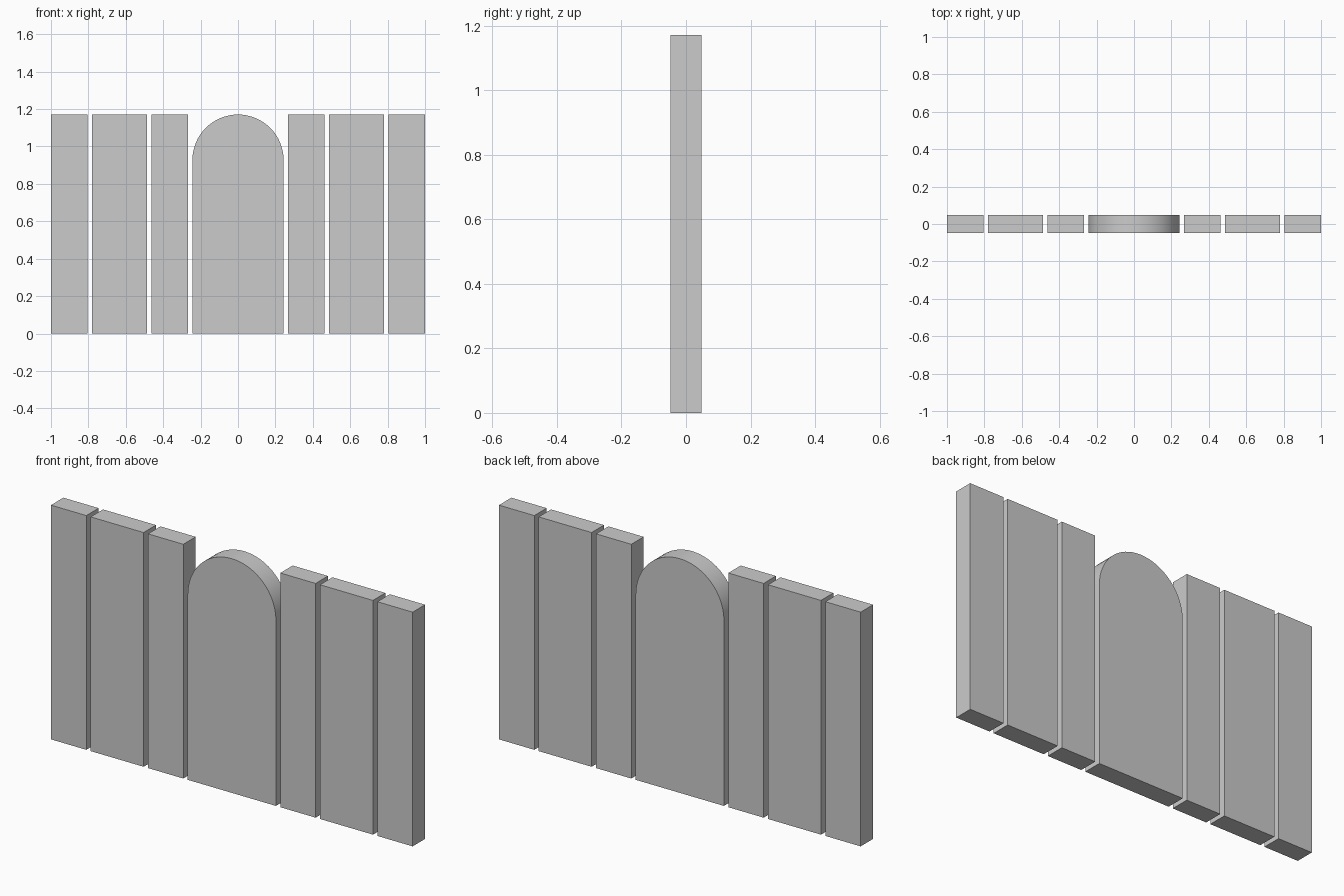
import bpy, bmesh, math

if "Cube" in bpy.data.objects:
    bpy.data.objects.remove(bpy.data.objects["Cube"])

U = 2 / 82                      # module: one gap width
HEIGHT, DEPTH = 48 * U, 4 * U


def slab(name, outline):
    """Extrude an x-z outline through the wall thickness, centred on y = 0."""
    bm = bmesh.new()
    face = bm.faces.new([bm.verts.new((x, -DEPTH / 2, z)) for x, z in outline])
    ext = bmesh.ops.extrude_face_region(bm, geom=[face])
    verts = [g for g in ext["geom"] if isinstance(g, bmesh.types.BMVert)]
    bmesh.ops.translate(bm, verts=verts, vec=(0, DEPTH, 0))
    bmesh.ops.recalc_face_normals(bm, faces=bm.faces)
    mesh = bpy.data.meshes.new(name)
    bm.to_mesh(mesh)
    bm.free()
    obj = bpy.data.objects.new(name, mesh)
    bpy.context.collection.objects.link(obj)
    return obj


# Straight side panels, mirrored left and right: inner edge and width in modules
for part, inner, width in (("inner_panel", 11, 8), ("wide_panel", 20, 12), ("outer_panel", 33, 8)):
    for side, s in (("left", -1), ("right", 1)):
        a, b = s * inner * U, s * (inner + width) * U
        slab(f"{side}_{part}", [(a, 0), (b, 0), (b, HEIGHT), (a, HEIGHT)])

# Central panel with a semicircular top
R, SEG = 10 * U, 32
arc = [(R * math.cos(math.pi * i / SEG), HEIGHT - R + R * math.sin(math.pi * i / SEG))
       for i in range(SEG + 1)]
arch = slab("arched_panel", [(-R, 0), (R, 0)] + arc)
bpy.context.view_layer.objects.active = arch
arch.select_set(True)
bpy.ops.object.shade_smooth_by_angle(angle=math.radians(30))
